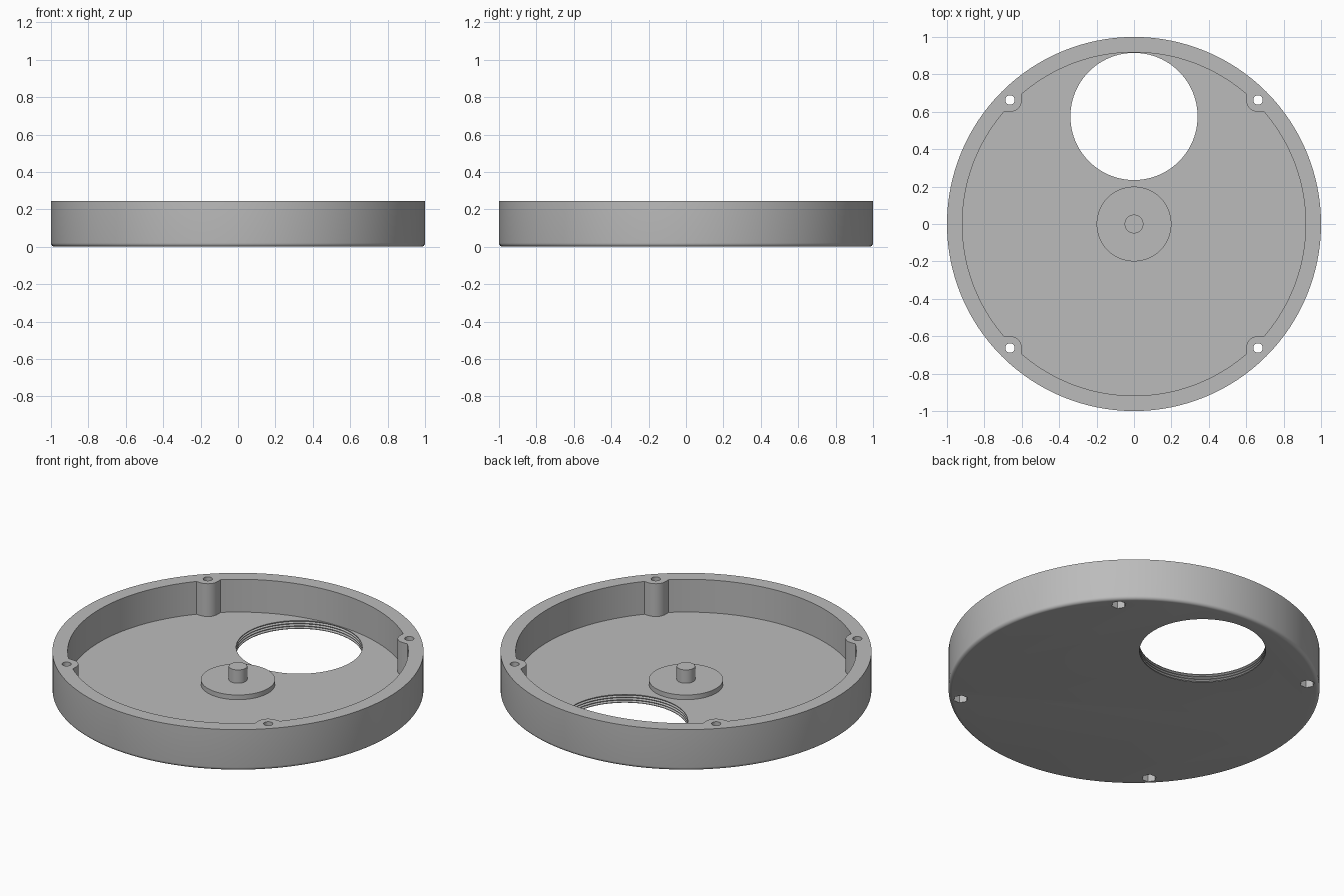
import bpy, bmesh, math
from math import cos, sin, pi, radians

if "Cube" in bpy.data.objects:
    bpy.data.objects.remove(bpy.data.objects["Cube"])

HEIGHT, FLOOR = 0.245, 0.05
INNER, HOLE, BOSS = 0.918, 0.663, 0.063

grey = bpy.data.materials.new("plain grey")
grey.use_nodes = True
grey.diffuse_color = (0.5, 0.5, 0.5, 1)
grey.node_tree.nodes["Principled BSDF"].inputs["Base Color"].default_value = (0.5, 0.5, 0.5, 1)


def finish(name, bm):
    bmesh.ops.remove_doubles(bm, verts=bm.verts, dist=1e-5)
    bmesh.ops.recalc_face_normals(bm, faces=bm.faces)
    mesh = bpy.data.meshes.new(name)
    bm.to_mesh(mesh)
    bm.free()
    mesh.materials.append(grey)
    obj = bpy.data.objects.new(name, mesh)
    bpy.context.collection.objects.link(obj)
    return obj


def lathe(name, profile, x=0, y=0, sides=96):
    """Turn a closed (radius, z) profile into a capped solid."""
    bm = bmesh.new()
    rings = [[bm.verts.new((x + r * cos(2 * pi * i / sides), y + r * sin(2 * pi * i / sides), z))
              for i in range(sides)] for r, z in profile]
    for a, b in zip(rings, rings[1:]):
        for i in range(sides):
            j = (i + 1) % sides
            bm.faces.new((a[i], a[j], b[j], b[i]))
    bm.faces.new(rings[0])
    bm.faces.new(rings[-1])
    return finish(name, bm)


def prism(name, outline, z0, z1):
    bm = bmesh.new()
    low = [bm.verts.new((x, y, z0)) for x, y in outline]
    high = [bm.verts.new((x, y, z1)) for x, y in outline]
    for i in range(len(low)):
        j = (i + 1) % len(low)
        bm.faces.new((low[i], low[j], high[j], high[i]))
    bm.faces.new(low)
    bm.faces.new(high)
    return finish(name, bm)


def cut(target, cutter):
    cutter.hide_render = True
    mod = target.modifiers.new("cut", "BOOLEAN")
    mod.operation, mod.solver, mod.object = "DIFFERENCE", "EXACT", cutter
    bpy.context.view_layer.objects.active = target
    bpy.ops.object.modifier_apply(modifier=mod.name)
    bpy.data.objects.remove(cutter)


def smooth(obj):
    bpy.ops.object.select_all(action="DESELECT")
    obj.select_set(True)
    bpy.context.view_layer.objects.active = obj
    bpy.ops.object.shade_smooth_by_angle(angle=radians(30))


# Round tray with a rounded lower edge
fillet = 0.02
edge = [(1 - fillet + fillet * sin(a), fillet - fillet * cos(a))
        for a in (k * pi / 12 for k in range(7))]
tray = lathe("tray", edge + [(1, HEIGHT)], sides=128)

# Cavity outline: wall arcs broken by a rounded screw post in each quarter
start = math.asin((HOLE - BOSS) / INNER)
quarter = [(INNER * cos(start * k / 16), INNER * sin(start * k / 16)) for k in range(17)]
for k in range(13):
    a = 1.5 * pi - k * pi / 24
    quarter.append((HOLE + BOSS * cos(a), HOLE + BOSS * sin(a)))
quarter += [(INNER * sin(start * k / 16), INNER * cos(start * k / 16)) for k in range(16, 0, -1)]
outline = []
for turn in range(4):
    c, s = cos(turn * pi / 2), sin(turn * pi / 2)
    outline += [(x * c - y * s, x * s + y * c) for x, y in quarter]
cut(tray, prism("cavity_cutter", outline, FLOOR, HEIGHT + 0.1))

# Threaded round opening in the floor
thread = [(0.34, -0.02)]
for k in range(3):
    z = 0.004 + k * 0.015
    thread += [(0.34, z), (0.349, z + 0.006), (0.34, z + 0.012)]
cut(tray, lathe("opening_cutter", thread + [(0.34, 0.07)], y=0.575))

# Screw holes with hexagonal nut pockets underneath
for sx in (-1, 1):
    for sy in (-1, 1):
        x, y = sx * HOLE, sy * HOLE
        cut(tray, lathe("screw_cutter", [(0.025, -0.1), (0.025, 0.4)], x, y, 32))
        cut(tray, lathe("nut_cutter", [(0.04, -0.1), (0.04, 0.06)], x, y, 6))
smooth(tray)

# Centre disc and pin
smooth(lathe("centre_disc", [(0.2, FLOOR - 0.01), (0.2, 0.078)], sides=64))
smooth(lathe("centre_pin", [(0.05, 0.07), (0.05, 0.157)], sides=48))
